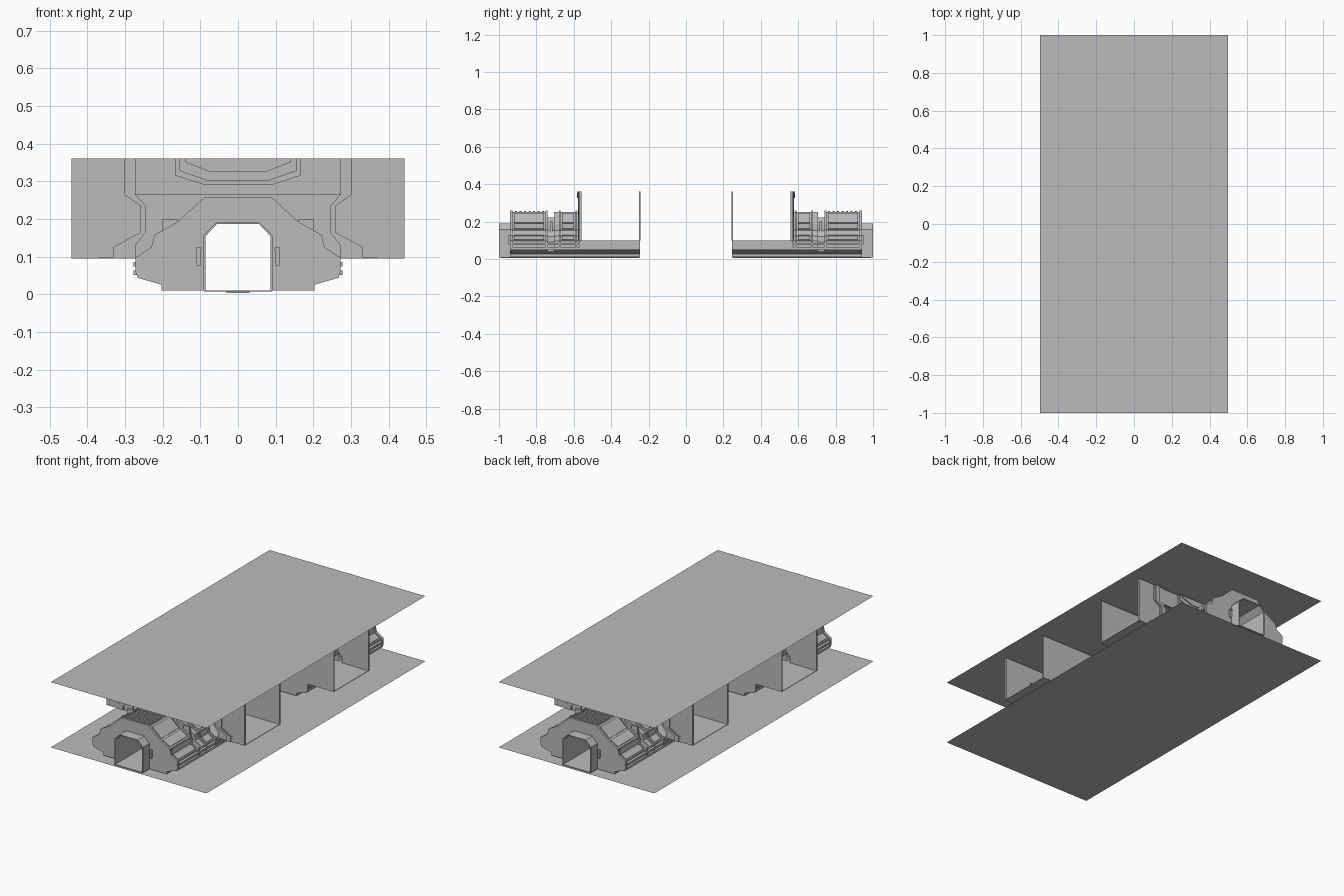
import bpy, bmesh
from mathutils import Vector

cube = bpy.data.objects.get("Cube")
if cube:
    bpy.data.objects.remove(cube, do_unlink=True)

grey = bpy.data.materials.new("plain_grey")
grey.use_nodes = True
colour = (0.5, 0.5, 0.5, 1)
grey.diffuse_color = colour
grey.node_tree.nodes["Principled BSDF"].inputs["Base Color"].default_value = colour


def finish(name, bm):
    bmesh.ops.recalc_face_normals(bm, faces=bm.faces)
    mesh = bpy.data.meshes.new(name)
    bm.to_mesh(mesh)
    bm.free()
    mesh.materials.append(grey)
    obj = bpy.data.objects.new(name, mesh)
    bpy.context.collection.objects.link(obj)
    return obj


def prism(name, outline, y0, y1):
    """Extrude an x-z outline along y."""
    bm = bmesh.new()
    face = bm.faces.new([bm.verts.new((x, y0, z)) for x, z in outline])
    out = bmesh.ops.extrude_face_region(bm, geom=[face])
    moved = [v for v in out["geom"] if isinstance(v, bmesh.types.BMVert)]
    bmesh.ops.translate(bm, verts=moved, vec=(0, y1 - y0, 0))
    return finish(name, bm)


def box(name, x, y, z):
    return prism(name, [(x[0], z[0]), (x[1], z[0]), (x[1], z[1]), (x[0], z[1])], *y)


def sheet(name, half_x, y0, y1, z):
    bm = bmesh.new()
    bm.faces.new([bm.verts.new(p) for p in ((-half_x, y0, z), (half_x, y0, z),
                                           (half_x, y1, z), (-half_x, y1, z))])
    obj = finish(name, bm)
    if obj.data.polygons[0].normal.z < 0:
        obj.data.flip_normals()


def arch(half_outer, half_inner):
    """Mirror two half outlines into one closed arch."""
    def flip(pts):
        return [(-x, z) for x, z in reversed(pts)]
    return half_outer + flip(half_outer) + half_inner_reversed(half_inner)


def half_inner_reversed(half):
    return [(-x, z) for x, z in half] + list(reversed(half))


def slope_panel(name, a, b, y0, y1, side, lift):
    """Thin slab lying on the body slope that runs from a to b."""
    p, q = Vector(a), Vector(b)
    d = (q - p).normalized()
    n = Vector((-d.y, d.x))
    if n.x < 0:
        n = -n
    pts = [p - n * 0.006, q - n * 0.006, q + n * lift, p + n * lift]
    prism(name, [(v.x * side, v.y) for v in pts], y0, y1)


# Half outlines, from the floor upward
HOLE = [(0.086, 0.010), (0.086, 0.155), (0.056, 0.187)]
TUBE = [(0.091, 0.010), (0.091, 0.157), (0.058, 0.191)]
LOW = [(0.203, 0.010), (0.203, 0.026), (0.266, 0.044), (0.272, 0.060), (0.272, 0.098)]
BODY = LOW + [(0.230, 0.125), (0.222, 0.158), (0.160, 0.193), (0.088, 0.259)]
NECK = LOW[:2] + [(0.25, 0.04), (0.25, 0.09), (0.205, 0.12), (0.195, 0.15), (0.14, 0.18), (0.085, 0.222)]
CORE = LOW[:2] + [(0.262, 0.044), (0.262, 0.095), (0.222, 0.122), (0.214, 0.153), (0.155, 0.187), (0.085, 0.25)]
COLUMN = [(0.442, 0.098), (0.442, 0.361), (0.272, 0.361), (0.272, 0.265),
          (0.245, 0.235), (0.245, 0.165), (0.272, 0.130), (0.272, 0.098)]
RIB = [(0.340, 0.361), (0.340, 0.265), (0.297, 0.235), (0.297, 0.165), (0.370, 0.125), (0.370, 0.098)]

# Floor and ceiling of the whole deck
sheet("floor_sheet", 0.498, -1, 1, 0)
sheet("ceiling_sheet", 0.498, -1, 1, 0.377)

for end, s in (("front", -1), ("back", 1)):
    # Entry tube and tunnel floor
    prism(end + "_entry_tube", arch(TUBE, HOLE), s * 1.0, s * 0.94)
    box(end + "_tunnel_floor", (-0.09, 0.09), (s * 1.0, s * 0.245), (0.008, 0.011))
    box(end + "_floor_rail", (-0.03, 0.03), (s * 0.99, s * 0.25), (0.004, 0.009))

    # Outer cabin: core with raised end bands
    prism(end + "_cabin_core", arch(CORE, HOLE), s * 0.94, s * 0.74)
    for y0, y1 in ((0.94, 0.928), (0.752, 0.74)):
        prism(end + "_cabin_band", arch(BODY, HOLE), s * y0, s * y1)
    prism(end + "_neck", arch(NECK, HOLE), s * 0.74, s * 0.70)

    # Inner cabin against the bulkhead
    prism(end + "_inner_core", arch(CORE, HOLE), s * 0.705, s * 0.57)
    for y0, y1 in ((0.68, 0.67), (0.592, 0.582)):
        prism(end + "_inner_band", arch(BODY, HOLE), s * y0, s * y1)

    # Low passage between the bulkheads
    low_hole = [(0.086, 0.010), (0.086, 0.098)]
    for side, tag in ((1, "left"), (-1, "right")):
        base = LOW + list(reversed(low_hole))
        prism(f"{end}_{tag}_passage_base", [(x * side, z) for x, z in base], s * 0.57, s * 0.245)
        for z in (0.052, 0.074):
            box(f"{end}_{tag}_side_rail", (side * 0.262, side * 0.277), (s * 0.93, s * 0.25), (z, z + 0.012))
        # Handles beside the entry
        box(f"{end}_{tag}_handle", (side * 0.099, side * 0.110), (s * 0.95, s * 0.935), (0.077, 0.124))
        box(f"{end}_{tag}_handle_cap", (side * 0.097, side * 0.112), (s * 0.953, s * 0.935), (0.118, 0.125))
        # Sloped side panels, upper and lower
        for y0, y1 in ((0.92, 0.76), (0.662, 0.6)):
            slope_panel(f"{end}_{tag}_upper_panel", (0.150, 0.192), (0.094, 0.243), s * y0, s * y1, side, 0.005)
            slope_panel(f"{end}_{tag}_shoulder_panel", (0.206, 0.158), (0.160, 0.184), s * y0, s * y1, side, 0.006)
            slope_panel(f"{end}_{tag}_lower_panel", (0.257, 0.098), (0.226, 0.119), s * y0, s * y1, side, 0.006)
            slope_panel(f"{end}_{tag}_wall_panel", (0.220, 0.126), (0.215, 0.150), s * y0, s * y1, side, 0.005)
        # Neck pipe
        box(f"{end}_{tag}_neck_pipe", (side * 0.16, side * 0.2), (s * 0.727, s * 0.715), (0.14, 0.2))
        # Bulkhead columns with stepped ribs
        prism(f"{end}_{tag}_bulkhead_column", [(x * side, z) for x, z in COLUMN], s * 0.572, s * 0.560)
        for dx, depth in ((0, 0.575), (-0.012, 0.578)):
            rib = [(x + dx, z) for x, z in RIB] + [(x - 0.04, z) for x, z in reversed(RIB)]
            prism(f"{end}_{tag}_bulkhead_rib", [(x * side, z) for x, z in rib], s * 0.565, s * depth)

    # Roof vent slats
    for i in range(7):
        y = 0.915 - i * 0.024
        box(end + "_roof_slat", (-0.08, 0.08), (s * y, s * (y - 0.012)), (0.245, 0.257))

    # Hanging stepped lintel between the columns
    for half, drop, depth in ((0.167, 0.290, 0.572), (0.155, 0.302, 0.577), (0.140, 0.325, 0.582)):
        lintel = [(half, 0.361), (half, drop + 0.026), (half * 0.52, drop)]
        prism(end + "_lintel", lintel + [(-x, z) for x, z in reversed(lintel)], s * 0.560, s * depth)
    box(end + "_lintel_wall", (-0.272, 0.272), (s * 0.568, s * 0.560), (0.265, 0.361))

    # Inner bulkhead with a doorway, and the room floor
    wall = [(0.442, 0.098), (0.442, 0.361)]
    door = [(0.086, 0.098)] + HOLE[1:]
    prism(end + "_inner_bulkhead", arch(wall, door), s * 0.252, s * 0.244)
    for side in (1, -1):
        box(end + "_room_floor", (side * 0.086, side * 0.442), (s * 0.57, s * 0.245), (0.096, 0.099))
